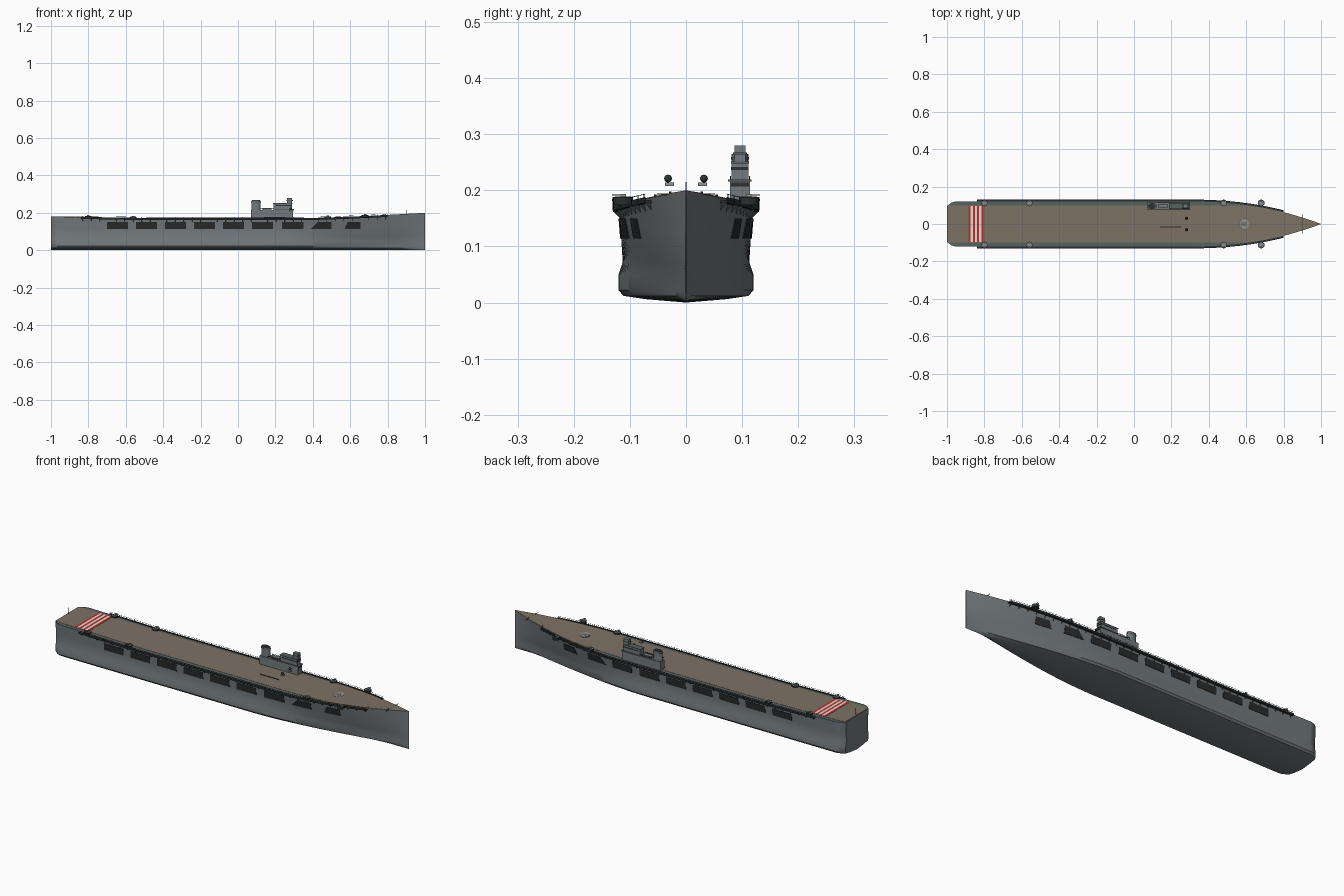
import bpy, bmesh, math
from mathutils import Matrix

if "Cube" in bpy.data.objects:
    bpy.data.objects.remove(bpy.data.objects["Cube"])


def material(name, r, g, b):
    m = bpy.data.materials.new(name)
    m.use_nodes = True
    m.diffuse_color = (r, g, b, 1)
    m.node_tree.nodes["Principled BSDF"].inputs["Base Color"].default_value = (r, g, b, 1)
    return m


GREY = material("hull grey", .17, .195, .205)
EDGE = material("deck edge grey", .10, .125, .12)
TAN = material("deck tan", .205, .17, .13)
DARK = material("dark fittings", .025, .03, .03)
PANEL = material("hangar shutter", .022, .024, .024)
RED = material("stripe red", .5, .03, .025)
WHITE = material("stripe white", .75, .72, .68)
PALE = material("pale fittings", .27, .29, .29)


def finish(name, bm, mat, smooth=False):
    bmesh.ops.recalc_face_normals(bm, faces=bm.faces)
    mesh = bpy.data.meshes.new(name)
    bm.to_mesh(mesh)
    bm.free()
    ob = bpy.data.objects.new(name, mesh)
    bpy.context.collection.objects.link(ob)
    mesh.materials.append(mat)
    if smooth:
        bpy.ops.object.select_all(action='DESELECT')
        ob.select_set(True)
        bpy.context.view_layer.objects.active = ob
        bpy.ops.object.shade_smooth_by_angle(angle=math.radians(35))
    return ob


def loft(name, rings, mat, smooth=False):
    bm = bmesh.new()
    rows = [[bm.verts.new(p) for p in r] for r in rings]
    n = len(rows[0])
    for a, b in zip(rows, rows[1:]):
        for i in range(n):
            j = (i + 1) % n
            bm.faces.new((a[i], a[j], b[j], b[i]))
    bm.faces.new(rows[0])
    bm.faces.new(rows[-1])
    return finish(name, bm, mat, smooth)


def box(name, x0, x1, y0, y1, z0, z1, mat):
    return loft(name, [[(x, y0, z0), (x, y1, z0), (x, y1, z1), (x, y0, z1)] for x in (x0, x1)], mat)


def tube(name, x, y, z0, z1, r, mat, stretch=1, sides=16, top=1):
    rings = []
    for z, s in ((z0, 1), (z1, top)):
        rings.append([(x + r * s * stretch * math.cos(t), y + r * s * math.sin(t), z)
                      for t in (2 * math.pi * i / sides for i in range(sides))])
    return loft(name, rings, mat, True)


def span(a, b, n):
    return [a + (b - a) * i / n for i in range(n + 1)]


# Hull shape rules
def lerp(a, b, t):
    return a + (b - a) * t


def stern_cut(x):
    return .025 * max(0, (-.95 - x) / .05) ** 2


def deck_half(x):
    t = max(0, (x - .3) / .7)
    return max(.0006, .12 * (1 - t ** 2.2) - stern_cut(x))


def bottom_half(x):
    t = max(0, (x - .15) / .85)
    return max(.0005, .12 * max(0, 1 - t ** 1.8) ** 1.3 - stern_cut(x))


def deck_z(x):
    return .17 + .028 * max(0, (x - .35) / .65) ** 1.4 + .009 * max(0, (-.5 - x) / .5)


def section(x):
    b, d = bottom_half(x), deck_half(x)
    return [(.6 * b, .006), (.93 * b, .012), (b, .022), (b, .05),
            (.94 * lerp(b, d, .35), .072), (.965 * lerp(b, d, .7), .12), (d, deck_z(x))]


def side_y(x, z):
    pts = section(x)
    for (y0, z0), (y1, z1) in zip(pts, pts[1:]):
        if z <= z1:
            return lerp(y0, y1, (z - z0) / (z1 - z0))
    return pts[-1][0]


# Hull
rings = []
for x in span(-1, -.95, 6) + span(-.9, .1, 10) + span(.15, 1, 34):
    s = section(x)
    rings.append([(x, 0, 0)] + [(x, y, z) for y, z in s] + [(x, -y, z) for y, z in reversed(s)])
loft("hull", rings, GREY, True)


# Deck surfaces that follow the sheer
def deck_strip(name, x0, x1, half, lift, mat, n=4):
    loft(name, [[(x, -half(x), deck_z(x) - .001), (x, half(x), deck_z(x) - .001),
                 (x, half(x), deck_z(x) + lift), (x, -half(x), deck_z(x) + lift)]
                for x in span(x0, x1, n)], mat)


deck_strip("deck_edge", -.998, .6, lambda x: deck_half(x) * .995, .001, EDGE, 80)
deck_strip("flight_deck", -.999, .998, lambda x: min(.1, deck_half(x) * .97), .002, TAN, 100)
for i in range(7):
    x = -.885 + i * .0115
    deck_strip("stern_stripe", x, x + .0115, lambda x: .097, .003, WHITE if i % 2 else RED)

# Forward round lift with a pale half
for r, h, m in ((.031, .0025, EDGE), (.028, .0035, PALE)):
    tube("round_lift", .59, 0, deck_z(.59) - .003, deck_z(.59) + h, r, m, .85, 24)
box("lift_inlay", .572, .602, -.012, .012, deck_z(.59), deck_z(.59) + .004, TAN)

# Hangar shutters: start, end, slant of the forward ones
shutters = [(-.70 + .155 * i, -.587 + .155 * i, 0) for i in range(7)]
shutters += [(.39, .5, .035), (.57, .655, .015)]
shutters[6] = (.235, .35, .0)


def shutter(s, x0, x1, slant):
    rings = []
    for t in span(0, 1, 6):
        r = []
        for z, out in ((.114, -.004), (.114, .002), (.132, .002), (.15, .002), (.15, -.004)):
            x = lerp(x0 + slant * (z - .114) / .036, x1, t)
            r.append((x, s * (side_y(x, z) + out), z))
        rings.append(r)
    loft("hangar_shutter", rings, PANEL)


# Walkway ribbons beside the deck
def ribbon(name, s, x0, x1, inner, outer, z0, z1, mat):
    loft(name, [[(x, s * (deck_half(x) + o), deck_z(x) + z)
                 for o, z in ((inner, z0), (outer, z0), (outer, z1), (inner, z1))]
                for x in span(x0, x1, 50)], mat)


for s in (-1, 1):
    for p in shutters:
        shutter(s, *p)
    ribbon("walkway", s, -.84, .8, -.004, .01, -.009, -.004, DARK)
    ribbon("walkway_kerb", s, -.84, .8, .009, .0105, -.009, .001, DARK)
    ribbon("walkway_rail", s, -.84, .8, .0095, .0103, .006, .007, DARK)
    for x in span(-.83, .79, 36):
        y, z = s * (deck_half(x) + .0099), deck_z(x)
        box("rail_post", x - .0008, x + .0008, y - .0008, y + .0008, z - .006, z + .007, DARK)
        # Bracket under the walkway
        y0 = deck_half(x) * s
        loft("walkway_bracket", [[(x + d, y0 - s * .004, z - .008), (x + d, y0 + s * .009, z - .008),
                                  (x + d, y0 - s * .004, z - .022)] for d in (-.001, .001)], DARK)
    # Gun tubs with twin barrels
    for x in (-.8, -.56, .48, .68):
        y, z = s * .112, deck_z(x)
        tube("gun_tub", x, y, z - .007, z + .007, .017, DARK, 1, 16, 1.06)
        tube("gun_tub_floor", x, y, z, z + .008, .0145, GREY)
        box("gun_mount", x - .006, x + .006, y - .005, y + .005, z + .007, z + .013, PALE)
        for d in (-.003, .003):
            box("gun_barrel", x + d - .001, x + d + .001, min(y, y + s * .02), max(y, y + s * .02),
                z + .01, z + .012, DARK)
    # Lookout lamps above the deck
    box("lamp_base", .274, .29, s * .029 - .008, s * .029 + .008, .208, .214, PALE)
    bm = bmesh.new()
    bmesh.ops.create_uvsphere(bm, u_segments=12, v_segments=8, radius=.007,
                              matrix=Matrix.Translation((.282, s * .032, .221)))
    finish("lamp", bm, DARK, True)
    # Bow bollards
    for x, y in ((.9, .028), (.8, .055)):
        tube("bollard", x, s * y, deck_z(x) - .002, deck_z(x) + .006, .002, DARK, 1, 8)

# Deck slot, poles and bow spar
box("deck_slot", .14, .25, -.018, -.013, .17, .174, DARK)
tube("stern_pole", -.992, 0, .17, .215, .001, DARK, 1, 8)
tube("bow_pole", .9, 0, .18, .215, .001, DARK, 1, 8)
box("bow_spar", .899, .901, -.052, .052, deck_z(.9), deck_z(.9) + .002, DARK)

# Island: base, bridge, funnel and director tower
box("island_base", .07, .295, .078, .114, .165, .216, GREY)
box("island_bridge", .19, .288, .081, .111, .216, .25, GREY)
box("bridge_roof", .187, .291, .08, .112, .248, .251, EDGE)
box("bridge_windows", .285, .2965, .08, .112, .207, .214, DARK)
box("bridge_wing", .2, .299, .075, .117, .216, .219, EDGE)
box("bridge_upper_windows", .2, .2895, .0805, .1115, .236, .242, DARK)
box("director_tower", .262, .29, .086, .106, .25, .28, GREY)
box("director_cap", .259, .293, .084, .108, .264, .267, EDGE)
box("island_deckhouse", .13, .18, .086, .106, .216, .226, GREY)
tube("funnel", .096, .096, .21, .265, .015, GREY, 1.65, 24)
tube("funnel_band", .096, .096, .255, .259, .016, EDGE, 1.65, 24)
tube("funnel_mouth", .096, .096, .26, .267, .0125, DARK, 1.65, 24)
for y in (.079, .113):
    box("island_rail", .12, .19, y - .0008, y + .0008, .224, .2255, DARK)
    for x in span(.12, .19, 5):
        box("island_rail_post", x, x + .0015, y - .0008, y + .0008, .215, .225, DARK)
